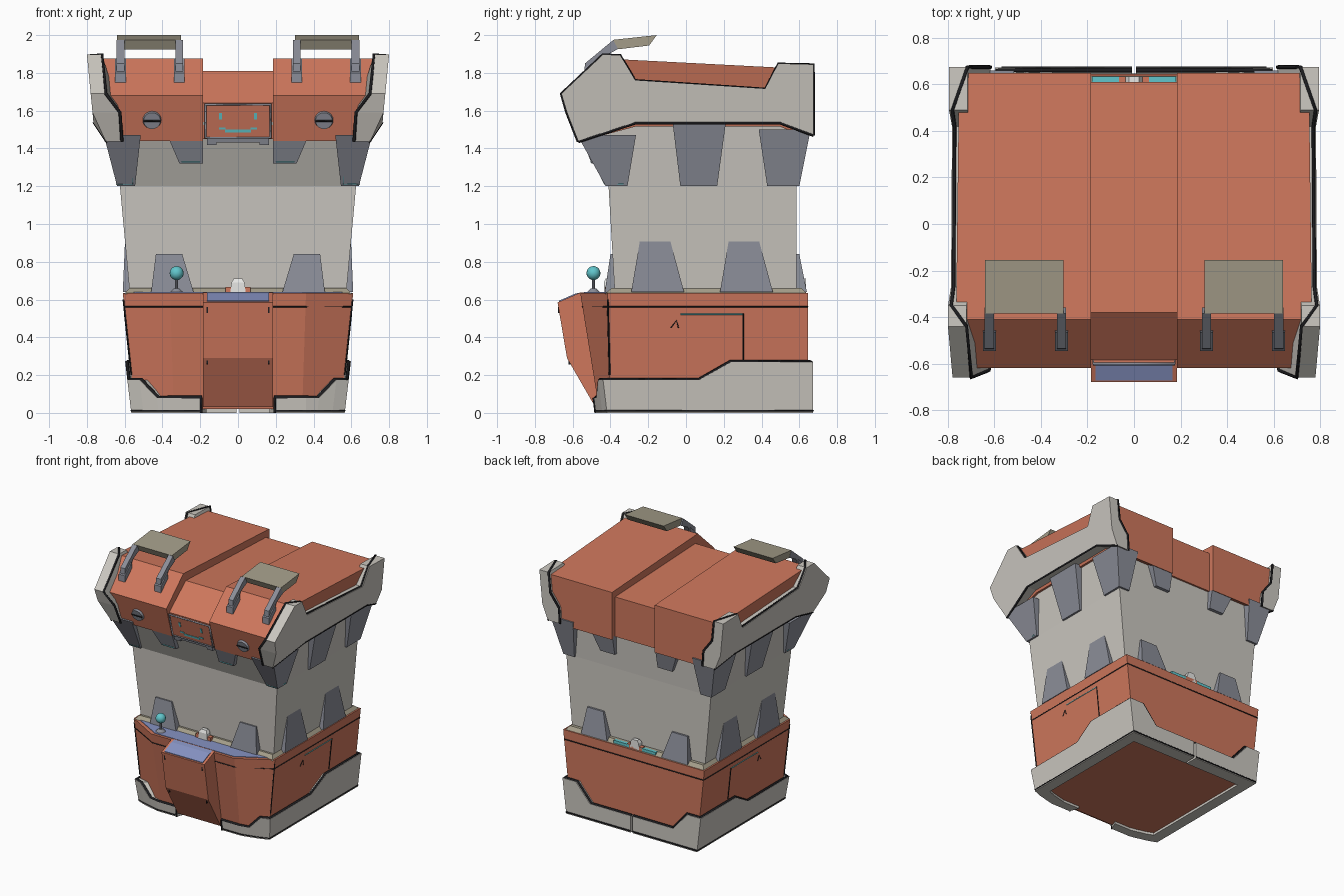
import bpy, bmesh, math
from mathutils import Vector, Matrix

if "Cube" in bpy.data.objects:
    bpy.data.objects.remove(bpy.data.objects["Cube"])

def material(name, rgb):
    m = bpy.data.materials.new(name)
    m.diffuse_color = (*rgb, 1)
    m.use_nodes = True
    m.node_tree.nodes["Principled BSDF"].inputs["Base Color"].default_value = m.diffuse_color
    return m

ORANGE = material("burnt orange", (.62, .185, .108))
PALE = material("pale grey", (.60, .575, .53))
STEEL = material("steel grey", (.26, .27, .315))
TAN = material("dull tan", (.37, .335, .25))
BLUE = material("panel blue", (.24, .29, .54))
CYAN = material("cyan glow", (.12, .56, .60))
BLACK = material("seam black", (.012, .012, .014))
WHITE = material("white", (.85, .85, .83))

def finish(name, me, mat):
    me.materials.clear()
    me.materials.append(mat)
    ob = bpy.data.objects.new(name, me)
    bpy.context.collection.objects.link(ob)
    return ob

def loft(name, rings, mat):
    """Skin equal-sized rings and cap both ends."""
    bm = bmesh.new()
    rs = [[bm.verts.new(p) for p in r] for r in rings]
    n = len(rs[0])
    for a, b in zip(rs, rs[1:]):
        for i in range(n):
            j = (i + 1) % n
            bm.faces.new((a[i], a[j], b[j], b[i]))
    bm.faces.new(rs[0][::-1])
    bm.faces.new(rs[-1])
    bmesh.ops.recalc_face_normals(bm, faces=bm.faces)
    me = bpy.data.meshes.new(name)
    bm.to_mesh(me)
    bm.free()
    return finish(name, me, mat)

def frustum(name, levels, mat):
    """Levels are (z, x0, x1, y0, y1)."""
    return loft(name, [[(a, c, z), (b, c, z), (b, d, z), (a, d, z)] for z, a, b, c, d in levels], mat)

def prism(name, prof, f0, f1, mat):
    """Side profile (y, z) run between two x functions of z."""
    return loft(name, [[(f(z), y, z) for y, z in prof] for f in (f0, f1)], mat)

def tube(name, pts, r, mat, closed=False):
    cu = bpy.data.curves.new(name, 'CURVE')
    cu.dimensions = '3D'
    cu.bevel_depth, cu.bevel_resolution = r, 0
    cu.use_fill_caps = True
    sp = cu.splines.new('POLY')
    sp.points.add(len(pts) - 1)
    for p, q in zip(sp.points, pts):
        p.co = (*q, 1)
    sp.use_cyclic_u = closed
    tmp = bpy.data.objects.new(name + "_path", cu)
    bpy.context.collection.objects.link(tmp)
    me = bpy.data.meshes.new_from_object(tmp.evaluated_get(bpy.context.evaluated_depsgraph_get()))
    bpy.data.objects.remove(tmp)
    return finish(name, me, mat)

def lerp(x, table):
    for (a, u), (b, v) in zip(table, table[1:]):
        if x <= b:
            return u + (v - u) * max(0, (x - a) / (b - a))
    return table[-1][1]

def flip(pts, s):
    return [(x * s, y, z) for x, y, z in pts]

# --- base tub with chamfered front corners
def base_ring(z, grow=0):
    t = (z - .02) / .615
    a, b = .545 + .065 * t + grow, .34 + .02 * t
    c, f = -.40 - .015 * t - grow, -.46 - .10 * t - grow
    return [(a, .645 + grow, z), (a, c, z), (b, f, z), (-b, f, z), (-a, c, z), (-a, .645 + grow, z)]

def side_x(z):
    return .5465 + .1057 * (z - .02)

loft("base_tub", [base_ring(.02), base_ring(.635)], ORANGE)
tube("base_seam", base_ring(.562), .004, BLACK, True)
loft("front_counter", [[(-.57, -.41, z), (-.34, -.54, z), (.34, -.54, z), (.57, -.41, z)] for z in (.632, .639)], BLUE)
frustum("base_rim", [(.63, -.602, .602, -.43, .642), (.66, -.575, .575, -.395, .61)], TAN)

# --- front console
prism("console", [(-.44, .637), (-.56, .637), (-.68, .585), (-.63, .29), (-.48, .03), (-.44, .03)],
      lambda z: -.185, lambda z: .185, ORANGE)
prism("console_panel", [(-.55, .639), (-.585, .632), (-.672, .594), (-.672, .588), (-.55, .634)],
      lambda z: -.165, lambda z: .165, BLUE)

# --- base trim, heights step up at the corners
trim_path = [(.195, -.478, .08), (.36, -.478, .08), (.42, -.464, .08), (.50, -.443, .175), (.565, -.418, .175),
             (.565, .07, .175), (.565, .24, .27), (.565, .672, .27), (.45, .672, .27), (.36, .672, .13), (.008, .672, .13)]
def trim_section(x, y, h):
    xt = x + (.12 * h if x > .4 else 0)
    yt = y - (.12 * h if y < -.3 else 0)
    return [(x, y, 0), (xt, yt, h), (xt * .85, yt * .85, h), (x * .85, y * .85, 0)]

for s, side in ((1, "right"), (-1, "left")):
    secs = [flip(trim_section(*p), s) for p in trim_path]
    loft(f"base_trim_{side}", secs, PALE)
    tube(f"base_trim_line_{side}", [Vector(q[1]).lerp(Vector(q[2]), .12) for q in secs], .011, BLACK)
    tube(f"base_foot_line_{side}", [(q[0][0], q[0][1], .012) for q in secs], .006, BLACK)
    tube(f"front_end_line_{side}", [secs[0][0], secs[0][1]], .007, BLACK)
    # side hatch seams
    hatch = lambda pts: flip([(side_x(z), y, z) for y, z in pts], s)
    tube(f"hatch_glow_{side}", hatch([(-.03, .522), (.30, .522)]), .004, CYAN)
    tube(f"hatch_seam_{side}", hatch([(.302, .525), (.302, .28)]), .004, BLACK)
    tube(f"hatch_mark_{side}", hatch([(-.08, .45), (-.05, .49), (-.04, .45)]), .003, BLACK)
    tube(f"corner_seam_{side}", flip([base_ring(.2)[1], base_ring(.6)[1]], s), .005, BLACK)
    for z, y in ((.545, -.674), (.27, -.62)):
        frustum(f"console_notch_{side}", [(z - .015, s * .158, s * .166, y - .003, y + .01),
                                          (z + .015, s * .158, s * .166, y - .003, y + .01)], BLACK)

# --- middle body, flaring under the lid
frustum("middle_body", [(.6, -.57, .57, -.375, .585), (1.2, -.625, .625, -.41, .585),
                        (1.54, -.665, .665, -.565, .60)], PALE)

# --- buttresses around the body
for s, side in ((1, "right"), (-1, "left")):
    def rib(name, z0, r0, z1, r1):
        return frustum(f"{name}_{side}", [(z, s * a, s * b, c, d) for z, (a, b, c, d) in ((z0, r0), (z1, r1))], STEEL)
    rib("upper_front_corner_rib", 1.2, (.545, .64, -.425, -.31), 1.47, (.515, .71, -.575, -.265))
    rib("upper_middle_rib", 1.2, (.55, .64, -.03, .165), 1.53, (.55, .72, -.07, .21))
    rib("upper_back_corner_rib", 1.2, (.545, .64, .43, .60), 1.50, (.515, .71, .385, .66))
    rib("upper_front_rib", 1.32, (.185, .31, -.50, -.38), 1.46, (.185, .37, -.555, -.38))
    rib("upper_back_rib", 1.32, (.185, .31, .5, .615), 1.47, (.185, .37, .5, .645))
    rib("lower_side_rib_a", .64, (.5, .61, -.29, -.01), .935, (.5, .597, -.24, -.09))
    rib("lower_side_rib_b", .64, (.5, .61, .18, .46), .935, (.5, .597, .23, .38))
    rib("lower_front_rib", .64, (.235, .46, -.43, -.3), .84, (.295, .435, -.40, -.3))
    rib("lower_back_rib", .64, (.235, .46, .5, .64), .84, (.295, .435, .5, .60))
    tube(f"corner_rib_glow_{side}", flip([(.558, -.505, 1.36), (.558, -.43, 1.212), (.635, -.43, 1.212), (.643, -.33, 1.212)], s), .004, CYAN)
    tube(f"front_rib_glow_{side}", flip([(.20, -.504, 1.328), (.30, -.504, 1.328)], s), .003, CYAN)
    frustum(f"back_rim_light_{side}", [(z, s * .05, s * .18, .61, .635) for z in (.64, .662)], CYAN)

# --- small latches on front and back rim
for y, side in ((-.415, "front"), (.615, "back")):
    frustum(f"latch_base_{side}", [(z, -.065, .065, y - .015, y + .02) for z in (.635, .667)], ORANGE)
    frustum(f"latch_{side}", [(.638, -.04, .04, y - .02, y + .02), (.69, -.035, .035, y - .02, y + .02),
                              (.712, -.022, .022, y - .01, y + .02)], WHITE)

# --- joystick
def round_part(name, r0, r1, depth, mtx, mat, seg=16):
    bm = bmesh.new()
    bmesh.ops.create_cone(bm, cap_ends=True, segments=seg, radius1=r0, radius2=r1, depth=depth, matrix=mtx)
    me = bpy.data.meshes.new(name)
    bm.to_mesh(me)
    bm.free()
    return finish(name, me, mat)

JX, JY = -.325, -.49
round_part("joystick_base", .036, .015, .02, Matrix.Translation((JX, JY, .648)), STEEL)
round_part("joystick_stem", .008, .008, .08, Matrix.Translation((JX, JY, .685)), STEEL, 8)
bm = bmesh.new()
bmesh.ops.create_uvsphere(bm, u_segments=16, v_segments=10, radius=.037, matrix=Matrix.Translation((JX, JY, .74)))
for f in bm.faces:
    f.smooth = True
ball = bpy.data.meshes.new("joystick_ball")
bm.to_mesh(ball)
bm.free()
finish("joystick_ball", ball, CYAN)

# --- lid: two raised sides and a recessed centre
lid_prof = [(.65, 1.45), (.65, 1.82), (-.41, 1.875), (-.62, 1.68), (-.55, 1.44), (-.27, 1.515), (.5, 1.515)]
mid_prof = [(.61, 1.46), (.61, 1.77), (-.38, 1.81), (-.585, 1.64), (-.54, 1.45)]
trim_prof = [(-.57, 1.437), (-.63, 1.59), (-.66, 1.69), (-.44, 1.897), (-.35, 1.895), (-.27, 1.76), (.42, 1.715),
             (.49, 1.85), (.675, 1.845), (.675, 1.69), (.675, 1.59), (.675, 1.47), (.5, 1.535), (-.27, 1.535)]
lid_x = lambda z: .66 + .105 * (z - 1.44) / .435
out_x = lambda z: lerp(z, [(1.437, .70), (1.535, .765), (1.9, .80)])
in_x = lambda z: lerp(z, [(1.44, .615), (1.59, .625), (1.69, .70), (1.9, .72)])
prism("lid_centre", mid_prof, lambda z: -.19, lambda z: .19, ORANGE)

for s, side in ((1, "right"), (-1, "left")):
    prism(f"lid_side_{side}", lid_prof, lambda z: s * .185, lambda z: s * lid_x(z), ORANGE)
    prism(f"lid_trim_{side}", trim_prof, lambda z: s * in_x(z), lambda z: s * out_x(z), PALE)
    edge = [((out_x(z) - .012) if z < 1.8 and -.3 < y < .45 else in_x(z), y, z) for y, z in trim_prof[:12]]
    edge[4] = (.785, -.35, 1.893)
    edge[7] = (.78, .49, 1.848)
    tube(f"lid_trim_line_{side}", flip(edge, s), .009, BLACK)
    tube(f"lid_trim_underline_{side}", flip([(out_x(z) - .004, y, z) for y, z in trim_prof[11:] + trim_prof[:1]], s), .009, BLACK)
    # handles
    prism(f"handle_grip_{side}", [(-.385, 1.975), (-.155, 2.0), (-.195, 1.945), (-.36, 1.925)],
          lambda z: s * .302, lambda z: s * .64, TAN)
    for x in (.312, .622):
        prism(f"handle_lug_{side}", [(-.545, 1.74), (-.545, 1.80), (-.465, 1.875), (-.455, 1.82)],
              lambda z: s * (x - .028), lambda z: s * (x + .028), STEEL)
        prism(f"handle_arm_{side}", [(-.54, 1.77), (-.535, 1.85), (-.385, 1.974), (-.36, 1.926), (-.44, 1.885), (-.48, 1.81)],
              lambda z: s * (x - .02), lambda z: s * (x + .02), STEEL)
    # slotted screws on the lower lid front
    m = Matrix.Translation((s * .455, -.583, 1.55)) @ Matrix.Rotation(math.radians(90 + 16), 4, 'X')
    round_part(f"screw_{side}", .053, .045, .03, m, STEEL, 20)
    slot = [m @ Vector((x, 0, .015)) for x in (-.046, .046)]
    tube(f"screw_slot_{side}", slot, .006, BLACK)

# --- face screen on the lid centre
def scr(x, z, off=0):
    return (x, -.597 + (1.64 - z) * .25 - off, z)

def plate(name, x0, x1, z0, z1, off, depth, mat):
    return loft(name, [[scr(x0, z0, o), scr(x1, z0, o), scr(x1, z1, o), scr(x0, z1, o)] for o in (off - depth, off)], mat)

plate("screen", -.175, .175, 1.455, 1.635, .006, .04, ORANGE)
tube("screen_frame", [scr(x, z, .006) for x, z in ((-.173, 1.457), (.173, 1.457), (.173, 1.633), (-.173, 1.633))], .008, STEEL, True)
plate("mouth", -.068, .068, 1.484, 1.500, .010, .006, CYAN)
for s, side in ((1, "right"), (-1, "left")):
    plate(f"mouth_corner_{side}", *sorted((s * .065, s * .10)), 1.500, 1.512, .010, .006, CYAN)
    plate(f"eye_{side}", *sorted((s * .085, s * .10)), 1.552, 1.588, .010, .006, CYAN)
    plate(f"screen_tab_{side}", *sorted((s * .115, s * .165)), 1.418, 1.45, .006, .03, STEEL)
plate("screen_lip", -.165, .165, 1.432, 1.452, .004, .03, STEEL)
